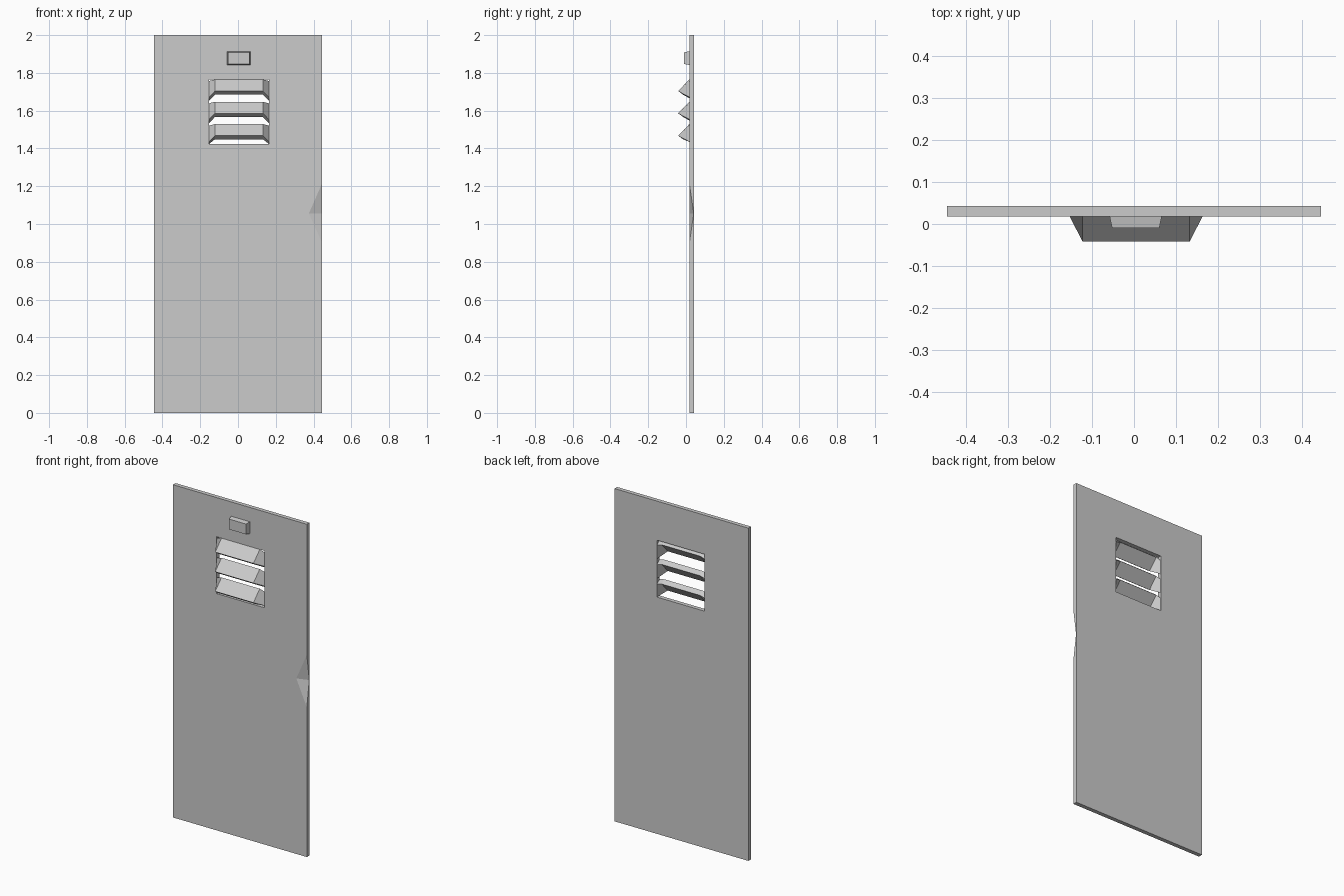
import bpy

if "Cube" in bpy.data.objects:
    bpy.data.objects.remove(bpy.data.objects["Cube"])

def make(name, verts, faces):
    """Build a flat-shaded object with consistent outward normals."""
    import bmesh
    mesh = bpy.data.meshes.new(name)
    mesh.from_pydata(verts, [], faces)
    bm = bmesh.new()
    bm.from_mesh(mesh)
    bmesh.ops.recalc_face_normals(bm, faces=bm.faces)
    bm.to_mesh(mesh)
    bm.free()
    obj = bpy.data.objects.new(name, mesh)
    bpy.context.collection.objects.link(obj)
    return obj

def rect(cx, cz, hx, hz, y):
    return [(cx - hx, y, cz - hz), (cx + hx, y, cz - hz),
            (cx + hx, y, cz + hz), (cx - hx, y, cz + hz)]

FRONT, BACK, CX = 0.018, 0.043, 0.005

# Door panel: window hole, and a finger dent on the right edge
verts = []
for y in (FRONT, BACK):
    verts += rect(0, 1.0, 0.445, 1.0, y)              # 0-3 / 8-11 outline
    verts += rect(CX, 1.594, 0.159, 0.171, y)         # 4-7 / 12-15 hole
verts += [(0.445, FRONT, 0.90), (0.375, FRONT, 1.055),
          (0.445, FRONT, 1.215), (0.445, 0.041, 1.055)]
lo, inner, hi, deep = 16, 17, 18, 19
faces = [(1, lo, inner, hi, 2, 6, 5),                 # front, dented side
         (1, lo, deep, hi, 2, 10, 9),                 # right edge
         (inner, hi, deep), (inner, deep, lo)]        # dent
for i in range(4):
    j = (i + 1) % 4
    if i != 1:
        faces.append((i, j, j + 4, i + 4))            # front around hole
        faces.append((i, j, j + 8, i + 8))            # outer edges
    faces.append((i + 8, j + 8, j + 12, i + 12))      # back around hole
    faces.append((i + 4, j + 4, j + 12, i + 12))      # hole sides
make("door_panel", verts, faces)

# Three hooded louvres: thick folded sheets, open below
half = [(0.158, FRONT, 1.757), (0.127, FRONT, 1.765),
        (0.127, -0.042, 1.704), (0.158, FRONT, 1.672)]
sheet = [(0, 1, 2, 3), (1, 5, 6, 2), (4, 5, 6, 7)]
rim = [0, 1, 5, 4, 7, 6, 2, 3]
for n in range(3):
    outer = [(CX + s * x, y, z - n * 0.118) for s in (-1, 1) for x, y, z in half]
    inside = [(x, y + 0.027, z - 0.0195) for x, y, z in outer]
    inside = [(x, min(y, BACK - 0.0005), max(z, 1.424)) for x, y, z in inside]
    faces = sheet + [tuple(i + 8 for i in f) for f in sheet]
    for a, b in zip(rim, rim[1:] + rim[:1]):
        faces.append((a, b, b + 8, a + 8))
    make(f"louvre_{n + 1}", outer + inside, faces)

# Small tapered label holder above the louvres
verts = rect(0.004, 1.878, 0.062, 0.036, FRONT) + rect(0.004, 1.878, 0.056, 0.031, -0.010)
faces = [(0, 1, 2, 3), (4, 5, 6, 7)]
faces += [(i, (i + 1) % 4, (i + 1) % 4 + 4, i + 4) for i in range(4)]
make("label_holder", verts, faces)
